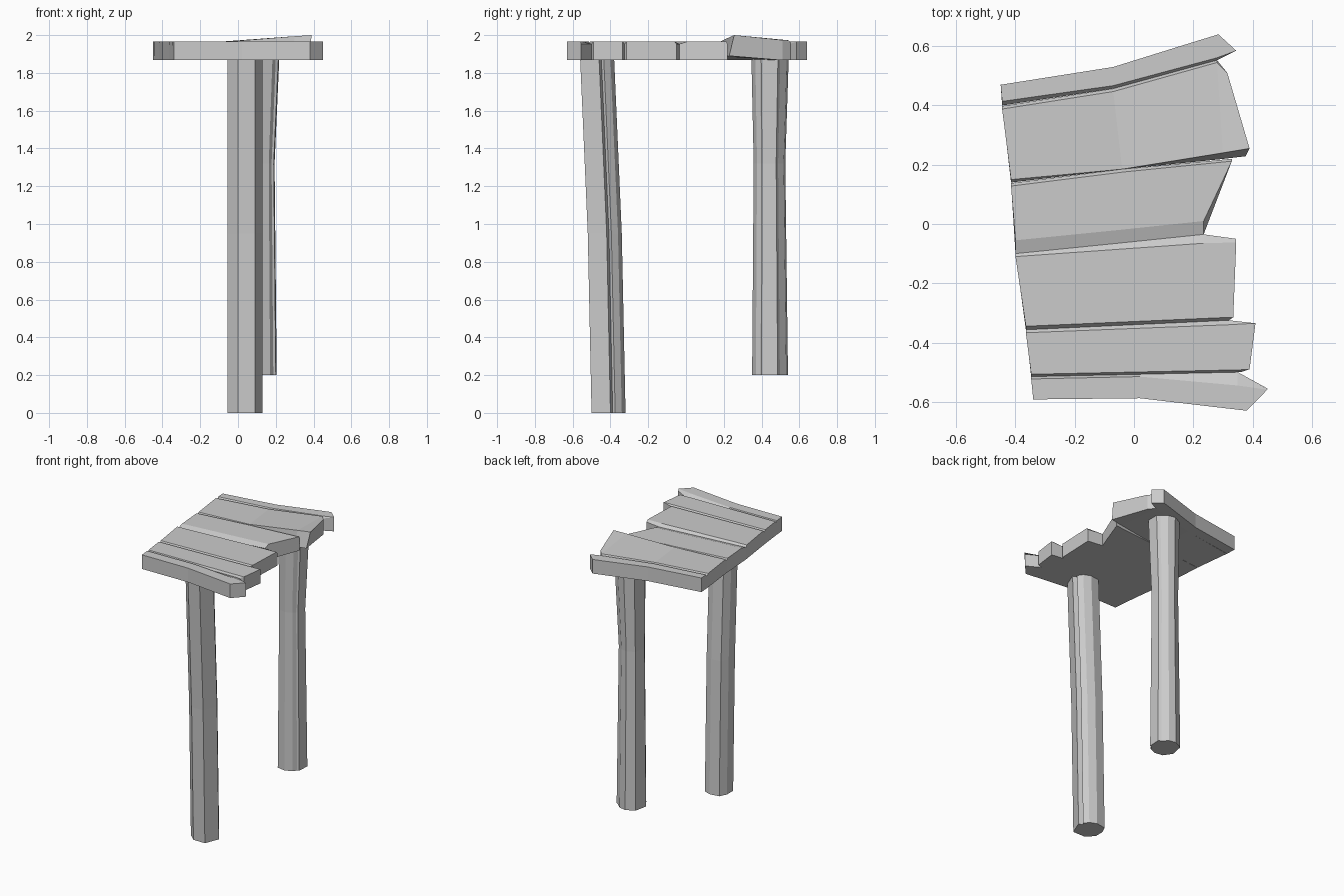
import bpy, bmesh

cube = bpy.data.objects.get("Cube")
if cube:
    bpy.data.objects.remove(cube)

TOP, BOTTOM, DROP = 1.967, 1.867, 0.014

grey = bpy.data.materials.new("weathered_grey")
grey.use_nodes = True
colour = (0.6, 0.6, 0.6, 1)
grey.diffuse_color = colour
grey.node_tree.nodes["Principled BSDF"].inputs["Base Color"].default_value = colour


def loft(name, rings):
    """Skin a list of equal-length rings and cap both ends."""
    bm = bmesh.new()
    loops = [[bm.verts.new(p) for p in ring] for ring in rings]
    n = len(loops[0])
    for a, b in zip(loops, loops[1:]):
        for i in range(n):
            j = (i + 1) % n
            bm.faces.new((a[i], a[j], b[j], b[i]))
    bm.faces.new(loops[0][::-1])
    bm.faces.new(loops[-1])
    bmesh.ops.remove_doubles(bm, verts=bm.verts, dist=0.0005)
    bmesh.ops.recalc_face_normals(bm, faces=bm.faces)
    mesh = bpy.data.meshes.new(name)
    bm.to_mesh(mesh)
    bm.free()
    mesh.materials.append(grey)
    obj = bpy.data.objects.new(name, mesh)
    bpy.context.collection.objects.link(obj)
    return obj


def plank(name, stations, back, front, lift=None):
    """Stations are (back x, back y, front x, front y); back and front are
    the chamfer widths per station; lift raises the front of a station."""
    rings = []
    for i, (xb, yb, xf, yf) in enumerate(stations):
        cb, cf = back[i], front[i]
        up = lift[i] if lift else 0
        tb, tf = TOP + up * 0.2, TOP + up
        lean = up * 0.8
        rings.append([
            (xb, yb, tb - (DROP if cb else 0)), (xb, yb - cb, tb),
            (xf, yf + cf, tf), (xf, yf, tf - (DROP if cf else 0)),
            (xf - lean * 0.5, yf - lean, BOTTOM + up * 0.7), (xb, yb, BOTTOM)])
    return loft(name, rings)


# Deck planks, from the back to the front
plank("back_plank",
      [(-.45, .47, -.445, .40), (-.07, .53, -.07, .457),
       (.2, .614, .28, .553), (.285, .64, .345, .585)],
      [0] * 4, [.014, .01, .008, 0])
plank("lifted_plank",
      [(-.445, .398, -.415, .14), (-.07, .457, -.04, .185),
       (.28, .553, .3, .24), (.315, .51, .39, .255)],
      [.01, .01, .008, 0], [.01, 0, 0, 0], [0, 0, .027, .033])
plank("notched_plank",
      [(-.415, .138, -.40, -.10), (-.04, .185, -.05, -.065),
       (.33, .22, .235, -.035)],
      [.01, .01, .008], [.045] * 3)
plank("middle_plank",
      [(-.40, -.10, -.365, -.357), (.235, -.035, .32, -.325),
       (.345, -.05, .335, -.315)],
      [.01, .03, .012], [.012, .01, 0])
plank("narrow_plank",
      [(-.365, -.357, -.347, -.515), (.32, -.325, .36, -.5),
       (.41, -.335, .39, -.49)],
      [.01, .015, 0], [.008, .008, 0])
plank("front_plank",
      [(-.347, -.515, -.34, -.592), (.02, -.507, .02, -.588),
       (.35, -.5, .25, -.615), (.45, -.555, .38, -.63)],
      [.008, .008, .045, .004], [0] * 4)


def leg(name, outline, levels, centre):
    """Levels are (height, x shift, y shift, scale about the centre)."""
    cx, cy = centre
    loft(name, [[(cx + (x - cx) * s + dx, cy + (y - cy) * s + dy, z)
                 for x, y in outline] for z, dx, dy, s in levels])


# Legs with a split running down the side
leg("front_leg",
    [(-.055, -.45), (0, -.5), (.09, -.5), (.13, -.40), (.10, -.388),
     (.113, -.375), (.09, -.34), (.04, -.32), (-.03, -.33), (-.055, -.38)],
    [(0, 0, 0, 1), (.95, 0, -.02, 1), (BOTTOM, 0, -.06, 1)], (.04, -.41))
leg("back_leg",
    [(.02, .42), (.06, .36), (.12, .35), (.17, .37), (.187, .395),
     (.20, .40), (.205, .485), (.185, .497), (.15, .53), (.10, .54), (.04, .51)],
    [(.2, 0, 0, 1), (1.32, 0, -.003, .88), (BOTTOM + .01, .01, 0, 1.04)],
    (.11, .445))
